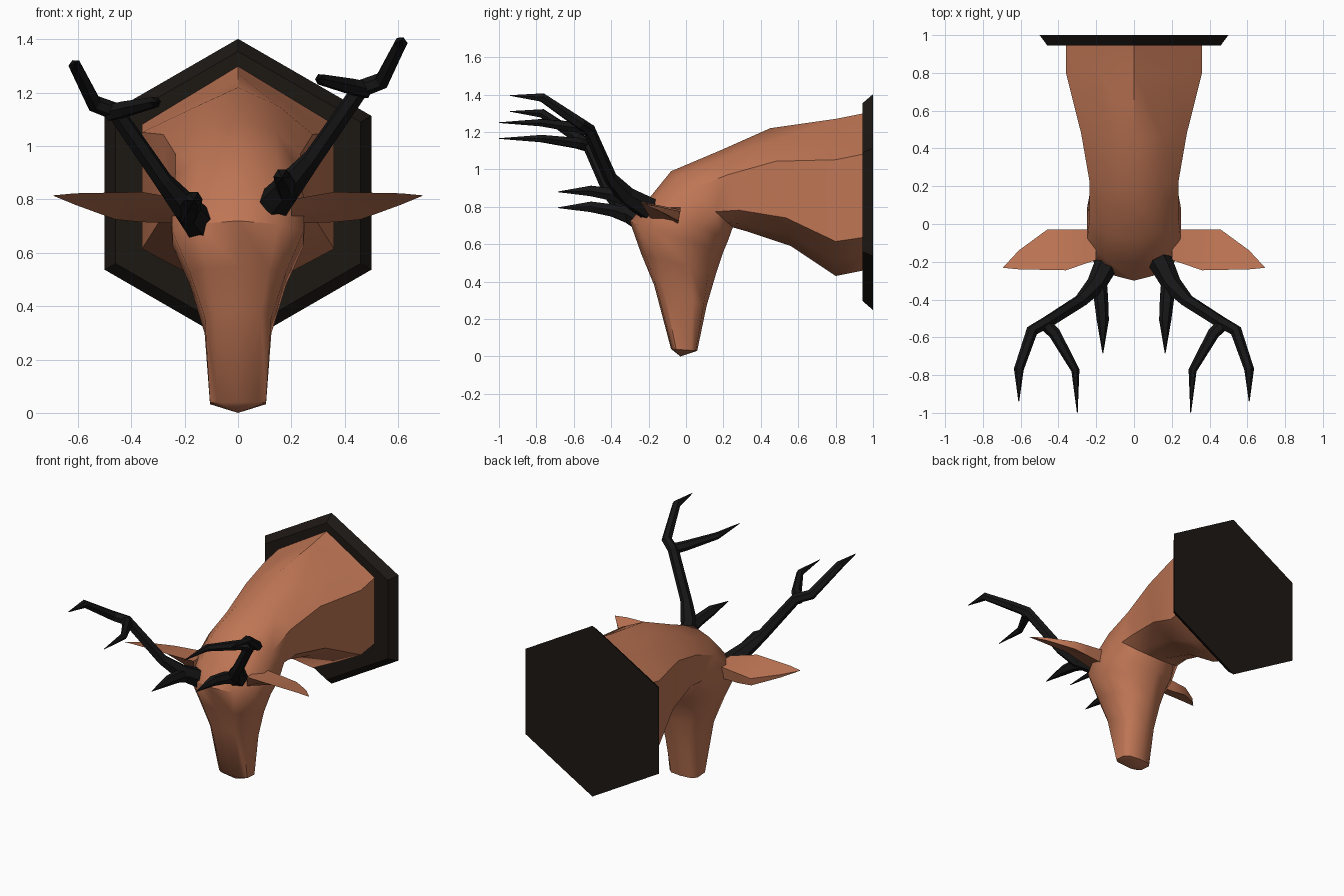
import bpy, bmesh, math
from mathutils import Vector

if "Cube" in bpy.data.objects:
    bpy.data.objects.remove(bpy.data.objects["Cube"])


def material(name, rgb):
    m = bpy.data.materials.new(name)
    m.diffuse_color = (*rgb, 1)
    m.use_nodes = True
    m.node_tree.nodes["Principled BSDF"].inputs["Base Color"].default_value = m.diffuse_color
    return m


HIDE = material("hide", (0.52, 0.18, 0.09))
HORN = material("horn", (0.008, 0.008, 0.008))
WOOD = material("dark_wood", (0.012, 0.009, 0.007))


def loft(name, rings, mat, smooth=None, tip=None):
    """Skin a list of rings; the last one closes to the point tip if given."""
    bm = bmesh.new()
    vs = [[bm.verts.new(p) for p in r] for r in rings]
    n = len(vs[0])
    for a, b in zip(vs, vs[1:]):
        for i in range(n):
            j = (i + 1) % n
            bm.faces.new((a[i], a[j], b[j], b[i]))
    bm.faces.new(vs[0])
    if tip:
        t = bm.verts.new(tip)
        for i in range(n):
            bm.faces.new((vs[-1][i], vs[-1][(i + 1) % n], t))
    else:
        bm.faces.new(vs[-1])
    bmesh.ops.recalc_face_normals(bm, faces=bm.faces)
    me = bpy.data.meshes.new(name)
    bm.to_mesh(me)
    bm.free()
    me.materials.append(mat)
    if smooth:
        me.shade_smooth()
        me.set_sharp_from_angle(angle=math.radians(smooth))
    ob = bpy.data.objects.new(name, me)
    bpy.context.collection.objects.link(ob)
    return ob


# Wall plaque: bevelled hexagon
def hexagon(r, y):
    return [(r * math.sin(k * math.pi / 3), y, 0.825 + r * math.cos(k * math.pi / 3))
            for k in range(6)]


loft("plaque", [hexagon(0.577, 1.0), hexagon(0.53, 0.945)], WOOD)


# Neck and head: ten-point sections between a top point and a bottom point
def section(top, bottom, w, s1, s2, m, q):
    """s1, s2: where full width starts and ends; m, q: corner roundness."""
    t0, b0 = Vector((0, *top)), Vector((0, *bottom))
    half = [(m * w, s1 * q), (w, s1), (w, s2), (m * w, 1 - (1 - s2) * q)]
    prof = [(0, 0)] + half + [(0, 1)] + [(-x, t) for x, t in reversed(half)]
    return [t0.lerp(b0, t) + Vector((x, 0, 0)) for x, t in prof]


body = [
    section((0.95, 1.30), (0.95, 0.46), 0.36, 0.26, 0.79, 0.50, 0.50),
    section((0.80, 1.27), (0.80, 0.43), 0.36, 0.26, 0.78, 0.50, 0.48),
    section((0.45, 1.22), (0.56, 0.59), 0.28, 0.28, 0.76, 0.55, 0.40),
    section((0.18, 1.10), (0.32, 0.67), 0.235, 0.30, 0.74, 0.60, 0.35),
    section((-0.08, 0.99), (0.25, 0.69), 0.235, 0.32, 0.72, 0.62, 0.30),
    section((-0.21, 0.83), (0.225, 0.62), 0.25, 0.26, 0.66, 0.62, 0.25),
    section((-0.30, 0.72), (0.20, 0.56), 0.245, 0.26, 0.60, 0.62, 0.30),
    section((-0.24, 0.55), (0.16, 0.44), 0.18, 0.22, 0.65, 0.65, 0.28),
    section((-0.17, 0.38), (0.11, 0.27), 0.125, 0.18, 0.75, 0.70, 0.22),
    section((-0.08, 0.04), (0.06, 0.03), 0.105, 0.20, 0.75, 0.72, 0.22),
]
loft("head_and_neck", body, HIDE, 45, tip=(0, -0.03, 0.0))

# Ears: folded leaf with a hollow facing forward
EAR = [
    (0.20, [(-0.19, 0.80), (-0.03, 0.80), (-0.05, 0.71), (-0.19, 0.74)]),
    (0.36, [(-0.245, 0.828), (-0.03, 0.785), (-0.04, 0.715), (-0.12, 0.765)]),
    (0.46, [(-0.243, 0.826), (-0.03, 0.775), (-0.04, 0.725), (-0.13, 0.770)]),
    (0.61, [(-0.240, 0.823), (-0.14, 0.800), (-0.145, 0.78), (-0.18, 0.798)]),
]
for side, s in (("right", 1), ("left", -1)):
    rings = [[(s * x, y, z) for y, z in pts] for x, pts in EAR]
    loft(side + "_ear", rings, HIDE, 45, tip=(s * 0.695, -0.232, 0.815))

# Antlers: tapered six-sided branches (x, y, z, radius)
BRANCHES = [
    [(0.14, -0.20, 0.79, 0.065), (0.20, -0.32, 0.86, 0.052), (0.28, -0.405, 0.955, 0.036),
     (0.46, -0.52, 1.215, 0.034), (0.54, -0.565, 1.245, 0.032),
     (0.61, -0.77, 1.385, 0.026), (0.61, -0.94, 1.395, 0.002)],
    [(0.48, -0.52, 1.21, 0.034), (0.42, -0.58, 1.225, 0.032),
     (0.31, -0.775, 1.25, 0.022), (0.30, -1.0, 1.25, 0.002)],
    [(0.19, -0.29, 0.83, 0.045), (0.175, -0.39, 0.865, 0.038),
     (0.165, -0.51, 0.885, 0.032), (0.165, -0.685, 0.88, 0.002)],
]
for side, s, drop in (("right", 1, 0), ("left", -1, 0.085)):
    cu = bpy.data.curves.new(side + "_antler", "CURVE")
    cu.dimensions = "3D"
    cu.bevel_depth, cu.bevel_resolution, cu.use_fill_caps = 1.0, 1, True
    for path in BRANCHES:
        sp = cu.splines.new("POLY")
        sp.use_smooth = False
        sp.points.add(len(path) - 1)
        for p, (x, y, z, r) in zip(sp.points, path):
            p.co, p.radius = (s * x, y, z - drop, 1), r
    cu.materials.append(HORN)
    ob = bpy.data.objects.new(side + "_antler", cu)
    bpy.context.collection.objects.link(ob)
    bpy.ops.object.select_all(action="DESELECT")
    ob.select_set(True)
    bpy.context.view_layer.objects.active = ob
    bpy.ops.object.convert(target="MESH")
